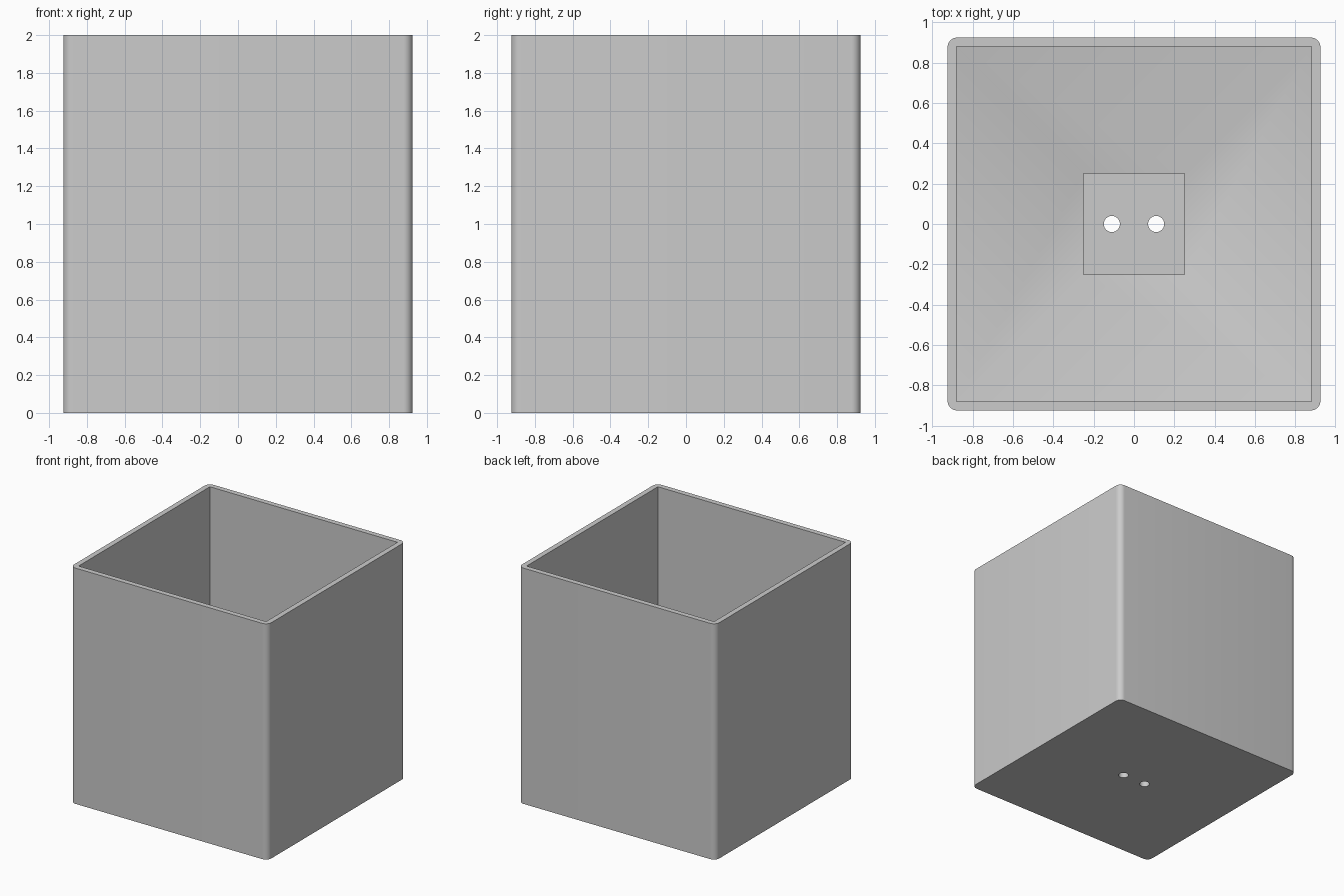
import bpy
import bmesh
import math

cube = bpy.data.objects.get("Cube")
if cube:
    bpy.data.objects.remove(cube, do_unlink=True)

OUTER, INNER, RADIUS = 0.925, 0.88, 0.05
HEIGHT, WELL, HOLE_X, HOLE_R = 2.0, 0.25, 0.11, 0.04
FLOOR, SLOPE_LOW, SLOPE_HIGH = 0.05, 0.10, 0.25

grey = bpy.data.materials.new("light grey")
grey.use_nodes = True
colour = (0.6, 0.6, 0.6, 1)
grey.diffuse_color = colour
grey.node_tree.nodes["Principled BSDF"].inputs["Base Color"].default_value = colour


def square(half):
    return [(-half, -half), (half, -half), (half, half), (-half, half)]


def rounded_square(half, radius, steps=8):
    points = []
    for corner, (sx, sy) in enumerate([(1, 1), (-1, 1), (-1, -1), (1, -1)]):
        for i in range(steps + 1):
            a = math.pi / 2 * (corner + i / steps)
            points.append((sx * (half - radius) + radius * math.cos(a),
                           sy * (half - radius) + radius * math.sin(a)))
    return points


def circle(x, radius, steps=32):
    return [(x + radius * math.cos(2 * math.pi * i / steps),
             radius * math.sin(2 * math.pi * i / steps)) for i in range(steps)]


bm = bmesh.new()


def ring(points, z):
    verts = [bm.verts.new((x, y, z)) for x, y in points]
    return [bm.edges.new((v, verts[(i + 1) % len(verts)])) for i, v in enumerate(verts)]


def bridge(a, b):
    bmesh.ops.bridge_loops(bm, edges=a + b)


def fill(*loops):
    bmesh.ops.triangle_fill(bm, use_beauty=True, edges=[e for loop in loops for e in loop])


# Outer shell with rounded upright corners
outer_low = ring(rounded_square(OUTER, RADIUS), 0)
outer_top = ring(rounded_square(OUTER, RADIUS), HEIGHT)
bridge(outer_low, outer_top)

# Inner walls, sloping floor and central drain well
inner_top = ring(square(INNER), HEIGHT)
inner_low = ring(square(INNER), SLOPE_HIGH)
well_top = ring(square(WELL), SLOPE_LOW)
well_low = ring(square(WELL), FLOOR)
for upper, lower in ((inner_top, inner_low), (inner_low, well_top), (well_top, well_low)):
    bridge(upper, lower)

# Two drain holes through the base
holes_top = [ring(circle(s * HOLE_X, HOLE_R), FLOOR) for s in (-1, 1)]
holes_low = [ring(circle(s * HOLE_X, HOLE_R), 0) for s in (-1, 1)]
for upper, lower in zip(holes_top, holes_low):
    bridge(upper, lower)

# Rim, well floor and underside
fill(outer_top, inner_top)
fill(well_low, *holes_top)
fill(outer_low, *holes_low)
bmesh.ops.recalc_face_normals(bm, faces=bm.faces)

mesh = bpy.data.meshes.new("planter_pot")
bm.to_mesh(mesh)
bm.free()
mesh.materials.append(grey)
pot = bpy.data.objects.new("planter_pot", mesh)
bpy.context.collection.objects.link(pot)
bpy.context.view_layer.objects.active = pot
pot.select_set(True)
bpy.ops.object.shade_smooth_by_angle(angle=math.radians(30))
